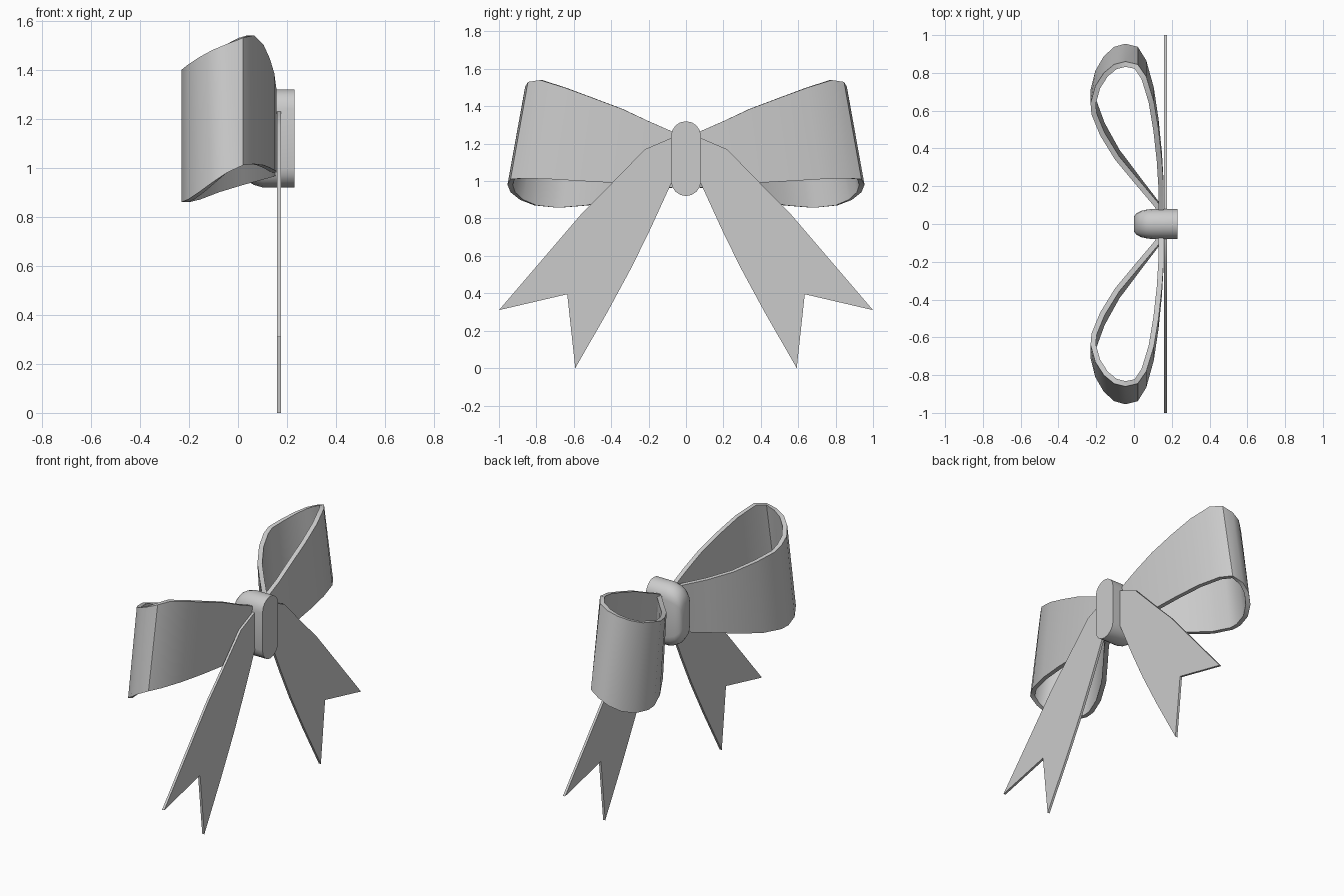
import bpy, bmesh, math

if "Cube" in bpy.data.objects:
    bpy.data.objects.remove(bpy.data.objects["Cube"])


def finish(name, bm, mirror=False, angle=30):
    bmesh.ops.recalc_face_normals(bm, faces=bm.faces[:])
    mesh = bpy.data.meshes.new(name)
    bm.to_mesh(mesh)
    bm.free()
    ob = bpy.data.objects.new(name, mesh)
    bpy.context.collection.objects.link(ob)
    bpy.ops.object.select_all(action='DESELECT')
    ob.select_set(True)
    bpy.context.view_layer.objects.active = ob
    bpy.ops.object.shade_smooth_by_angle(angle=math.radians(angle))
    if mirror:
        mod = ob.modifiers.new("mirror", 'MIRROR')
        mod.use_axis = (False, True, False)
        mod.use_mirror_merge = False
    return ob


def bridge(bm, rings, closed=True):
    # join rings of equal vertex count with quads and cap both ends
    n = len(rings[0])
    for a, b in zip(rings, rings[1:]):
        for i in range(n):
            j = (i + 1) % n
            bm.faces.new((a[i], a[j], b[j], b[i]))
    bm.faces.new(rings[0])
    bm.faces.new(rings[-1][::-1])


# Ribbon loops: outer edge seen from above (x, y) with top and bottom heights
path = [
    (0.135, 0.04, 1.25, 0.97), (0.11, 0.09, 1.26, 0.96), (0.00, 0.22, 1.28, 0.93),
    (-0.10, 0.34, 1.31, 0.90), (-0.18, 0.47, 1.35, 0.87), (-0.225, 0.58, 1.38, 0.86),
    (-0.23, 0.64, 1.40, 0.86), (-0.205, 0.73, 1.42, 0.87), (-0.16, 0.80, 1.45, 0.90),
    (-0.105, 0.845, 1.48, 0.94), (-0.045, 0.86, 1.505, 0.98), (0.02, 0.845, 1.53, 1.01),
    (0.065, 0.78, 1.54, 1.015), (0.105, 0.65, 1.50, 1.01), (0.13, 0.50, 1.445, 1.00),
    (0.148, 0.34, 1.385, 0.99), (0.157, 0.20, 1.32, 0.985), (0.157, 0.04, 1.25, 0.98),
]
FLARE = 1.11
THICK = 0.028
bm = bmesh.new()
rings = []
for i, (x, y, zt, zb) in enumerate(path):
    p, q = path[max(i - 1, 0)], path[min(i + 1, len(path) - 1)]
    dx, dy = q[0] - p[0], q[1] - p[1]
    length = math.hypot(dx, dy)
    nx, ny = dy / length * THICK, -dx / length * THICK
    rings.append([bm.verts.new(c) for c in (
        (x, y, zt), (x, y * FLARE, zb),
        (x + nx, y * FLARE + ny, zb), (x + nx, y + ny, zt))])
bridge(bm, rings)
finish("ribbon_loops", bm, mirror=True, angle=40)

# Ribbon tails with notched ends
outline = [(0.0, 1.23), (0.08, 1.23), (0.22, 1.17), (0.41, 0.975), (0.55, 0.835),
           (1.0, 0.31), (0.635, 0.395), (0.592, 0.0), (0.42, 0.30), (0.29, 0.54),
           (0.19, 0.745), (0.08, 0.985), (0.0, 1.15)]
bm = bmesh.new()
bridge(bm, [[bm.verts.new((x, y, z)) for y, z in outline] for x in (0.16, 0.175)])
finish("ribbon_tails", bm, mirror=True)

# Knot: stadium section, flat at +x and rounded at -x
R, HALF, ZC, SEG = 0.08, 0.20, 1.12, 8
section = []
for sign in (1, -1):
    for k in range(SEG + 1):
        a = math.pi * k / SEG
        section.append((sign * R * math.cos(a), sign * (HALF - R + R * math.sin(a))))
bm = bmesh.new()
rings = [[bm.verts.new((x, y * s, ZC + z * s)) for y, z in section]
         for x, s in ((0.0, 0.5), (0.012, 0.70), (0.035, 0.86), (0.065, 0.95),
                      (0.10, 1.0), (0.23, 1.0))]
bridge(bm, rings)
finish("knot", bm, angle=50)
